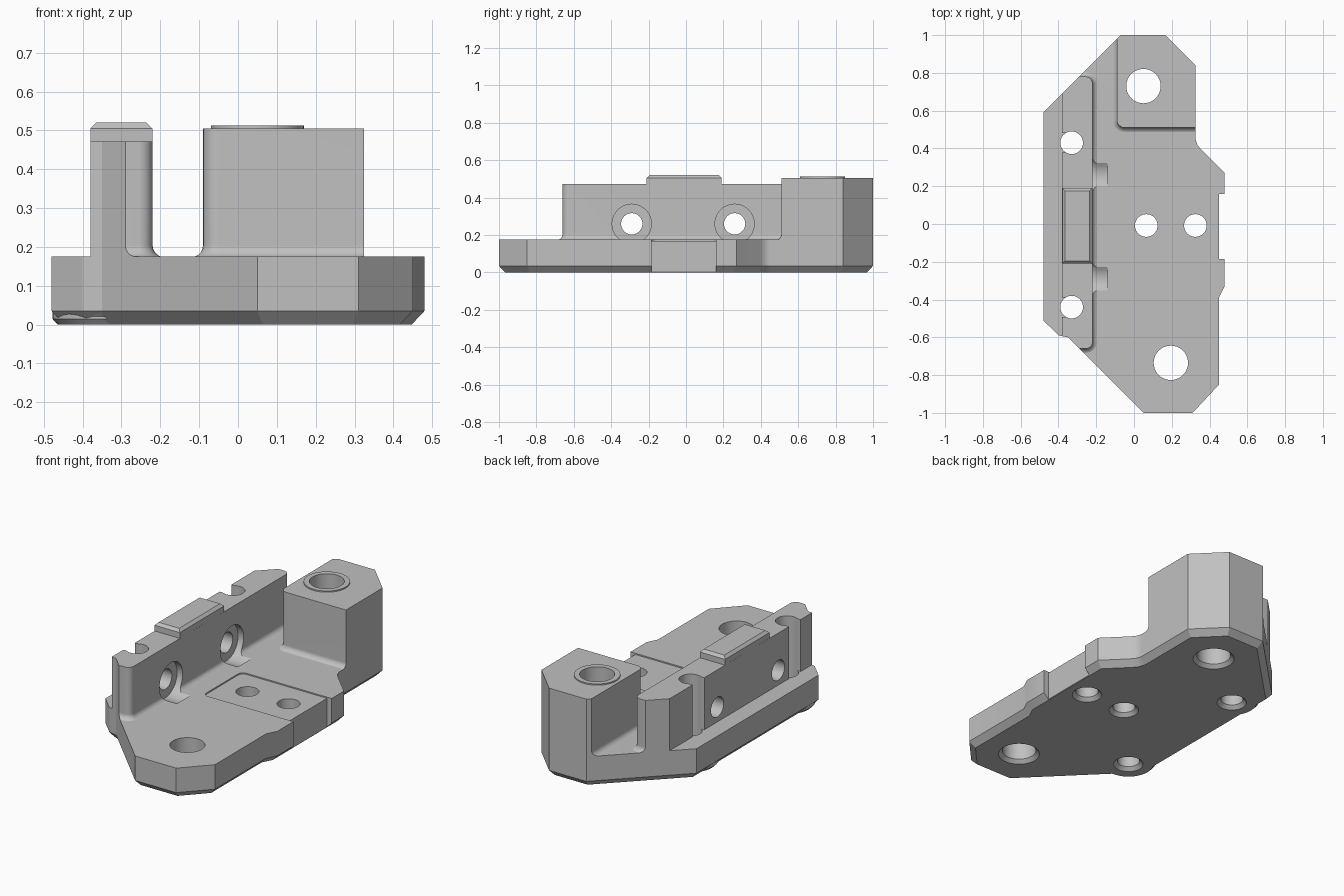
import bpy, bmesh, math
from mathutils import Vector

if "Cube" in bpy.data.objects:
    bpy.data.objects.remove(bpy.data.objects["Cube"], do_unlink=True)

FLOOR = 0.175
CHAMFER = 0.035


def loft(name, rings):
    """Closed solid through rings of equal point count."""
    bm = bmesh.new()
    loops = [[bm.verts.new(p) for p in ring] for ring in rings]
    n = len(loops[0])
    for low, high in zip(loops, loops[1:]):
        for i in range(n):
            j = (i + 1) % n
            bm.faces.new((low[i], low[j], high[j], high[i]))
    bm.faces.new(loops[0][::-1])
    bm.faces.new(loops[-1])
    bmesh.ops.recalc_face_normals(bm, faces=bm.faces)
    mesh = bpy.data.meshes.new(name)
    bm.to_mesh(mesh)
    bm.free()
    ob = bpy.data.objects.new(name, mesh)
    bpy.context.collection.objects.link(ob)
    return ob


def lift(points, z):
    return [(x, y, z) for x, y in points]


def rounded(x0, x1, y0, y1, r, grow=0, steps=6):
    """Rounded rectangle, optionally grown outward."""
    pts = []
    corners = [(x1 - r, y0 + r, -90), (x1 - r, y1 - r, 0),
               (x0 + r, y1 - r, 90), (x0 + r, y0 + r, 180)]
    for cx, cy, start in corners:
        for k in range(steps + 1):
            a = math.radians(start + 90 * k / steps)
            pts.append((cx + (r + grow) * math.cos(a), cy + (r + grow) * math.sin(a)))
    return pts


def inset(points, d):
    """Mitred inward offset of a counter-clockwise outline."""
    pts = [Vector(p) for p in points]
    out = []
    for i, p in enumerate(pts):
        a = (p - pts[i - 1]).normalized()
        b = (pts[(i + 1) % len(pts)] - p).normalized()
        na, nb = Vector((-a.y, a.x)), Vector((-b.y, b.x))
        out.append(p + (na + nb) * d / (1 + na.dot(nb)))
    return out


def turned(name, cx, cy, profile, steps=40):
    """Vertical turned solid from (radius, height) pairs."""
    turn = [math.tau * k / steps for k in range(steps)]
    return loft(name, [[(cx + r * math.cos(a), cy + r * math.sin(a), z) for a in turn]
                       for r, z in profile])


def cross_bore(name, x0, x1, y, z, r, steps=40):
    turn = [math.tau * k / steps for k in range(steps)]
    return loft(name, [[(x, y + r * math.cos(a), z + r * math.sin(a)) for a in turn]
                       for x in (x0, x1)])


def block(name, x0, x1, y0, y1, z0, z1):
    rect = [(x0, y0), (x1, y0), (x1, y1), (x0, y1)]
    return loft(name, [lift(rect, z0), lift(rect, z1)])


def flared(name, x0, x1, y0, y1, r, top, fillet=0.03):
    """Upright with a concave fillet where it meets the floor."""
    rings = [lift(rounded(x0, x1, y0, y1, r, fillet), 0.1)]
    for k in range(6):
        a = math.radians(90 * k / 5)
        rings.append(lift(rounded(x0, x1, y0, y1, r, fillet * (1 - math.sin(a))),
                          FLOOR - 0.001 + fillet * (1 - math.cos(a))))
    rings.append(lift(rounded(x0, x1, y0, y1, r), top))
    return loft(name, rings)


def combine(target, other, operation):
    other.hide_render = True
    mod = target.modifiers.new("combine", "BOOLEAN")
    mod.operation, mod.solver, mod.object = operation, "EXACT", other
    bpy.context.view_layer.update()
    graph = bpy.context.evaluated_depsgraph_get()
    mesh = bpy.data.meshes.new_from_object(target.evaluated_get(graph))
    target.modifiers.clear()
    target.data = mesh
    bpy.data.objects.remove(other, do_unlink=True)


# Plan outline with chamfered underside
outline = [(0.05, -1), (0.31, -1), (0.45, -0.85), (0.45, -0.39), (0.48, -0.33),
           (0.48, 0.27), (0.355, 0.395), (0.335, 0.42), (0.325, 0.45), (0.325, 0.84),
           (0.165, 1), (-0.07, 1), (-0.48, 0.59), (-0.48, -0.51), (-0.40, -0.59),
           (-0.35, -0.6)]
under = inset(outline, 0.033)
envelope = loft("envelope", [lift(under, -0.05), lift(under, 0),
                             lift(outline, CHAMFER), lift(outline, 0.8)])

# Bosses under the two left-hand screw holes
left_holes = [(-0.33, 0.43), (-0.33, -0.44)]
for x, y in left_holes:
    boss = turned("boss", x, y, [(0.134, -0.07), (0.134, 0), (0.148, 0.015), (0.148, 0.1)])
    combine(envelope, boss, "UNION")

# Slab with the long wall and the tall post, trimmed to the outline
bracket = block("bracket", -0.7, 0.7, -1.2, 1.2, 0, FLOOR)
combine(bracket, flared("wall", -0.46, -0.22, -0.66, 0.78, 0.035, 0.472), "UNION")
combine(bracket, flared("post", -0.09, 0.36, 0.51, 1.1, 0.04, 0.505), "UNION")
combine(bracket, envelope, "INTERSECT")
combine(bracket, block("wall_back_cut", -0.7, -0.38, -1.2, 0.95, FLOOR, 0.7), "DIFFERENCE")

# Raised key on the wall with a chamfered top
key = [(-0.3797, -0.21), (-0.2203, -0.21), (-0.2203, 0.19), (-0.3797, 0.19)]
combine(bracket, loft("wall_key", [lift(key, 0.4), lift(key, 0.505),
                                   lift(inset(key, 0.015), 0.52)]), "UNION")

# Ring on the post
combine(bracket, turned("post_ring", 0.05, 0.73, [(0.12, 0.4), (0.12, 0.512)]), "UNION")

# Side notch and shallow recess in the floor
combine(bracket, block("side_notch", 0.45, 0.7, -0.185, 0.16, -0.1, 0.4), "DIFFERENCE")
recess = rounded(-0.09, 0.8, -0.185, 0.16, 0.03)
combine(bracket, loft("floor_recess", [lift(recess, FLOOR - 0.007), lift(recess, 0.3)]),
        "DIFFERENCE")

# Cross bores with counterbores on the inner wall face
for y in (-0.29, 0.26):
    combine(bracket, cross_bore("counterbore", -0.255, -0.14, y, 0.26, 0.105), "DIFFERENCE")
    combine(bracket, cross_bore("bore", -0.6, -0.2, y, 0.26, 0.057), "DIFFERENCE")

# Vertical holes, countersunk underneath
big_holes = [(0.05, 0.73), (0.195, -0.735)]
floor_holes = [(0.065, -0.008), (0.325, -0.008)]
for holes, r in ((big_holes, 0.091), (left_holes + floor_holes, 0.06)):
    for x, y in holes:
        hole = turned("hole", x, y, [(r + 0.03, -0.01), (r, 0.02), (r, 0.9)])
        combine(bracket, hole, "DIFFERENCE")

# Slots opening the left-hand holes through the back of the wall
for x, y in left_holes:
    slot = block("slot", -0.5, x - 0.01, y - 0.052, y + 0.052, FLOOR + 0.0005, 0.7)
    combine(bracket, slot, "DIFFERENCE")

# Material and shading
grey = bpy.data.materials.new("light grey")
grey.use_nodes = True
colour = (0.53, 0.53, 0.53, 1)
grey.diffuse_color = colour
grey.node_tree.nodes["Principled BSDF"].inputs["Base Color"].default_value = colour
bracket.data.materials.clear()
bracket.data.materials.append(grey)
for face in bracket.data.polygons:
    face.material_index = 0

bpy.ops.object.select_all(action="DESELECT")
bracket.select_set(True)
bpy.context.view_layer.objects.active = bracket
bpy.ops.object.shade_smooth_by_angle(angle=math.radians(30))
weighted = bracket.modifiers.new("weighted normals", "WEIGHTED_NORMAL")
weighted.keep_sharp = True
